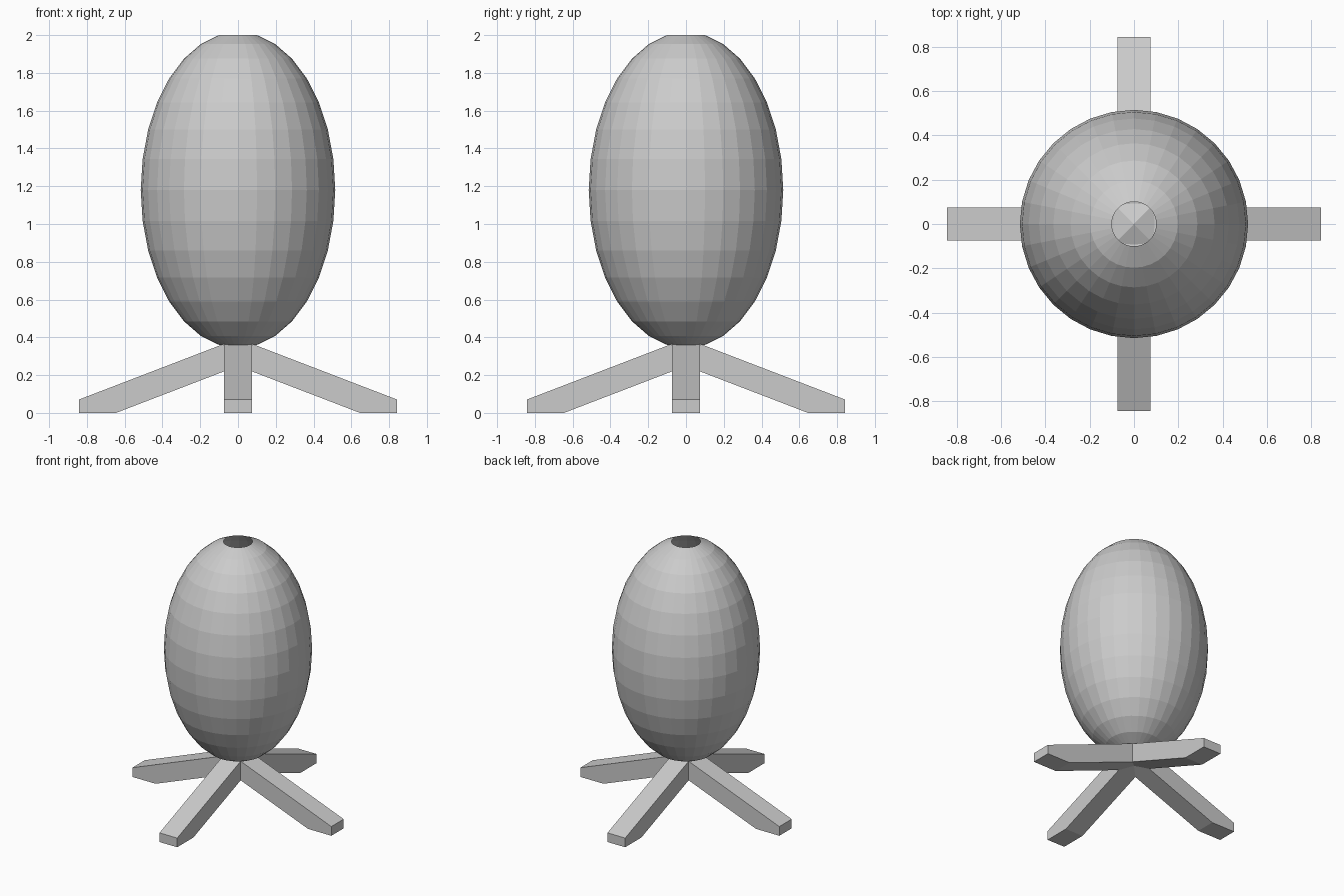
import bpy, bmesh, math
from mathutils import Matrix, Vector

if "Cube" in bpy.data.objects:
    bpy.data.objects.remove(bpy.data.objects["Cube"])


def add_object(name, bm):
    mesh = bpy.data.meshes.new(name)
    bm.to_mesh(mesh)
    bm.free()
    obj = bpy.data.objects.new(name, mesh)
    bpy.context.collection.objects.link(obj)
    return obj


# Egg-shaped shell: stretched sphere with its top cap removed
bm = bmesh.new()
bmesh.ops.create_uvsphere(bm, u_segments=32, v_segments=16, radius=1)
top = [v for v in bm.verts if v.co.z > 0.99]
bmesh.ops.delete(bm, geom=top, context='VERTS')
bmesh.ops.transform(bm, verts=bm.verts,
                    matrix=Matrix.Translation((0, 0, 1.18)) @ Matrix.Diagonal((0.515, 0.515, 0.836, 1)))
add_object("egg_shell", bm)

# Crossed base: four sloping legs mitred together at the centre
SLOPE, HALF, REACH = 0.384, 0.075, 0.843
TOP, UNDER = 0.394, 0.248
bm = bmesh.new()
for i in range(4):
    turn = Matrix.Rotation(i * math.pi / 2, 3, 'Z')

    def vert(x, y, z):
        return bm.verts.new(turn @ Vector((x, y, z)))

    # side outline: inner top, outer top, outer foot, inner foot, inner underside
    outline = [(HALF, TOP - SLOPE * HALF), (REACH, TOP - SLOPE * REACH),
               (REACH, 0), (UNDER / SLOPE, 0), (HALF, UNDER - SLOPE * HALF)]
    right = [vert(x, -HALF, z) for x, z in outline]
    left = [vert(x, HALF, z) for x, z in outline]
    bm.faces.new(right)
    bm.faces.new(left)
    for a in range(1, 3):
        bm.faces.new((right[a], right[a + 1], left[a + 1], left[a]))
    # top and underside run to a point at the centre
    bm.faces.new((vert(0, 0, TOP), right[0], right[1], left[1], left[0]))
    bm.faces.new((vert(0, 0, UNDER), right[4], right[3], left[3], left[4]))
bmesh.ops.remove_doubles(bm, verts=bm.verts, dist=0.0005)
bmesh.ops.recalc_face_normals(bm, faces=bm.faces)
add_object("crossed_legs", bm)
